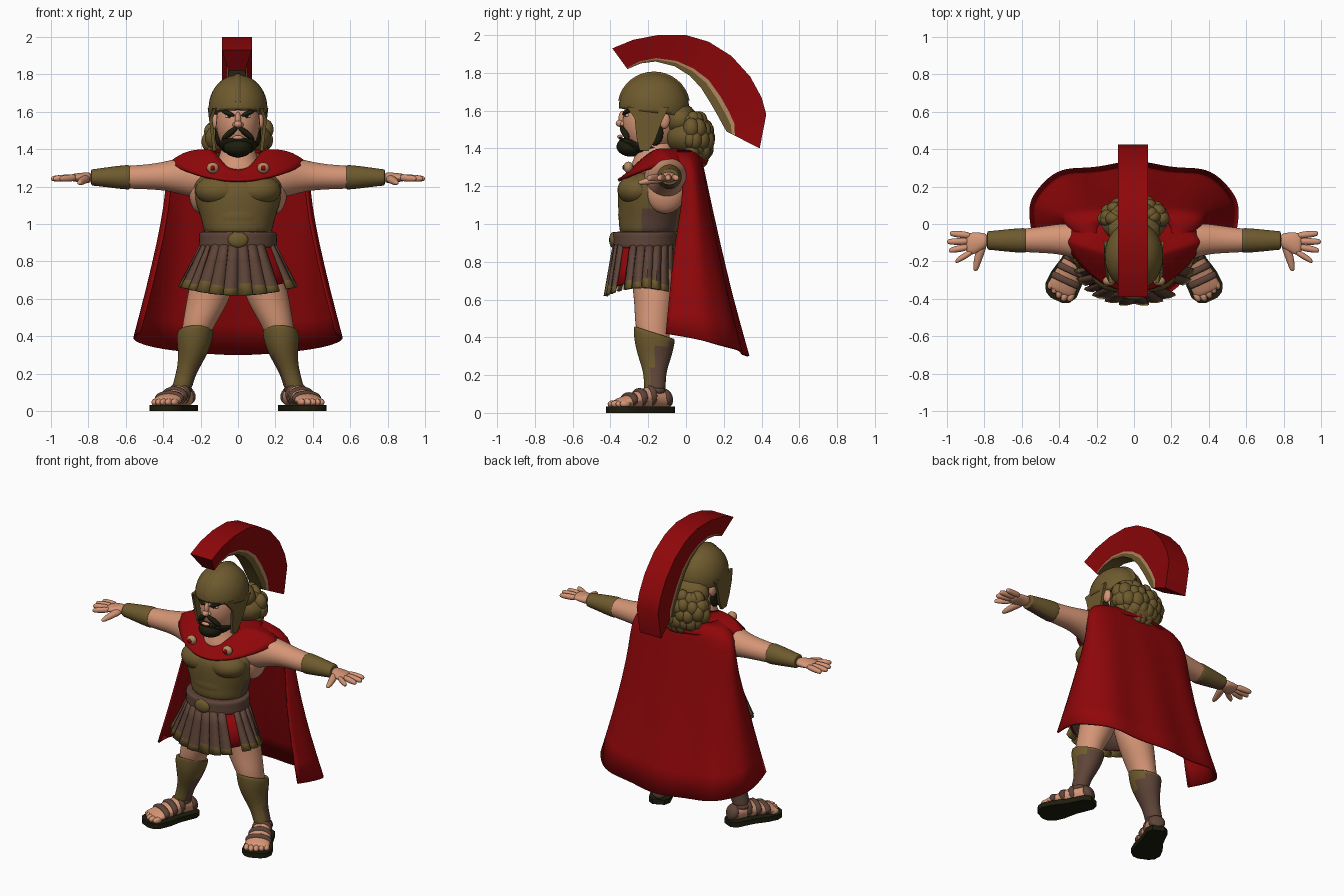
import bpy, bmesh, math, random
from math import sin, cos, pi
from mathutils import Vector, Matrix

if "Cube" in bpy.data.objects:
    bpy.data.objects.remove(bpy.data.objects["Cube"])
random.seed(4)


def material(name, r, g, b):
    m = bpy.data.materials.new(name)
    m.use_nodes = True
    m.diffuse_color = (r, g, b, 1)
    node = next(n for n in m.node_tree.nodes if n.type == 'BSDF_PRINCIPLED')
    node.inputs["Base Color"].default_value = (r, g, b, 1)
    node.inputs["Roughness"].default_value = 0.9
    return m


SKIN = material("skin", .66, .30, .18)
RED = material("crimson cloth", .275, .002, .003)
BRONZE = material("dull bronze", .155, .102, .027)
LEATHER = material("brown leather", .112, .058, .04)
DARK = material("near black", .013, .012, .004)
TAN = material("tan", .46, .25, .12)
PALE = material("eye white", .6, .55, .48)


def finish(name, bm, mats, sub=0, mirror=False, M=None, rule=None, thick=0, angle=None):
    if M:
        bm.transform(M)
    bmesh.ops.recalc_face_normals(bm, faces=bm.faces)
    for f in bm.faces:
        f.smooth = True
        if rule:
            f.material_index = rule(f.calc_center_median(), f.normal)
    me = bpy.data.meshes.new(name)
    bm.to_mesh(me)
    bm.free()
    for m in mats:
        me.materials.append(m)
    ob = bpy.data.objects.new(name, me)
    bpy.context.collection.objects.link(ob)
    if angle:
        bpy.ops.object.select_all(action='DESELECT')
        ob.select_set(True)
        bpy.context.view_layer.objects.active = ob
        bpy.ops.object.shade_smooth_by_angle(angle=math.radians(angle))
    if mirror:
        ob.modifiers.new("mirror", 'MIRROR')
    if sub:
        s = ob.modifiers.new("smooth", 'SUBSURF')
        s.levels = s.render_levels = sub
        s.boundary_smooth = 'PRESERVE_CORNERS'
    if thick:
        s = ob.modifiers.new("thickness", 'SOLIDIFY')
        s.thickness, s.offset = thick, 0
    return ob


def span(bm, rows, closed=True, caps=True):
    """Faces between successive rows of points."""
    vs = [[bm.verts.new(p) for p in row] for row in rows]
    n = len(vs[0])
    faces = []
    for a, b in zip(vs, vs[1:]):
        for i in range(n if closed else n - 1):
            j = (i + 1) % n
            faces.append(bm.faces.new((a[i], a[j], b[j], b[i])))
    if closed and caps:
        bm.faces.new(vs[0])
        bm.faces.new(vs[-1][::-1])
    return faces


def loft(name, rings, mats, axis=2, n=16, sub=2, **kw):
    """Rings are centre x, y, z, two radii and an optional tilt."""
    u, v = [k for k in range(3) if k != axis]
    rows = []
    for r in rings:
        row = []
        for i in range(n):
            a = 2 * pi * i / n
            p = Vector(r[:3])
            p[u] += r[3] * cos(a)
            p[v] += r[4] * sin(a)
            if len(r) > 5:
                p[axis] -= r[5] * sin(a)
            row.append(p)
        rows.append(row)
    bm = bmesh.new()
    span(bm, rows)
    return finish(name, bm, mats, sub, **kw)


def balls(name, specs, mats, cut=None, seg=24, **kw):
    """Ellipsoids given by centre and radii; cut is a plane point and normal."""
    bm = bmesh.new()
    for c, r in specs:
        m = Matrix.Translation(c) @ Matrix.Diagonal((*r, 1))
        bmesh.ops.create_uvsphere(bm, u_segments=seg, v_segments=seg * 2 // 3, radius=1, matrix=m)
    if cut:
        bmesh.ops.bisect_plane(bm, geom=bm.verts[:] + bm.edges[:] + bm.faces[:],
                               plane_co=cut[0], plane_no=cut[1], clear_outer=True)
        bmesh.ops.holes_fill(bm, edges=[e for e in bm.edges if e.is_boundary])
    return finish(name, bm, mats, **kw)


# Torso and breastplate
loft("breastplate", [(0, -.2, .92, .185, .155), (0, -.195, 1.0, .188, .16), (0, -.19, 1.08, .218, .17),
                     (0, -.185, 1.18, .243, .182), (0, -.18, 1.24, .232, .165), (0, -.16, 1.285, .17, .1)],
     [BRONZE, LEATHER], n=24,
     rule=lambda c, nn: int(c.y > -.23 and c.z < 1.1 and abs(c.x) > .08))
balls("chest_muscles", [((.098, -.255, 1.18), (.132, .108, .085))], [BRONZE], mirror=True)
balls("belly_plate", [((0, -.265, 1.05), (.15, .094, .12))], [BRONZE])
balls("side_muscles", [((.198, -.11, 1.18), (.066, .11, .125))], [SKIN], mirror=True)
loft("neck", [(0, -.17, 1.23, .17, .12), (0, -.175, 1.29, .145, .13), (0, -.165, 1.35, .1, .11), (0, -.16, 1.46, .085, .09)], [SKIN])

# Belt and buckle
loft("belt", [(0, -.215, z, .205 + d, .17 + d) for z, d in
              ((.87, -.02), (.872, 0), (.885, .006), (.915, .004), (.945, .006), (.958, 0), (.96, -.02))], [LEATHER], n=24)
balls("buckle", [((0, -.385, .915), (.055, .022, .042))], [BRONZE])


# Skirt: red cloth with a lining, under leather strips with bronze tips
def skirt_point(a, t, k=1.0):
    return Vector(((.195 + .11 * t) * k * sin(a), -.215 - .02 * t - (.165 + .027 * t) * k * cos(a),
                   .89 - .272 * t + .045 * t * sin(a) ** 2))


for name, mat, k in (("under_skirt", RED, .965), ("skirt_lining", LEATHER, .93)):
    bm = bmesh.new()
    span(bm, [[skirt_point(2 * pi * i / 32, t, k) for i in range(32)] for t in (0, .5, .87)], caps=False)
    finish(name, bm, [mat], thick=.006)
bm = bmesh.new()
count = 24
widths = {4: .4, 18: .38, 20: .28}
for i in range(count):
    if i == 3:
        continue
    a = 2 * pi * (i + .5) / count
    side = 1 if sin(a) > 0 else -1
    w = widths.get(i, .47) * 2 * pi / count
    rows = [[skirt_point(a + side * w * e, t, 1.02 + .035 * t * e - .02 * e * e) for e in (-1, 0, 1)]
            for t in (0, .3, .6, .82 + .05 * (i % 3 - 1), 1)]
    for f in span(bm, rows, closed=False)[-2:]:
        f.material_index = 1
finish("skirt_strips", bm, [LEATHER, BRONZE], thick=.014, angle=30)

# Legs and greaves
loft("legs", [(.1, -.19, .84, .095, .11), (.125, -.18, .74, .115, .115), (.148, -.17, .64, .122, .112),
              (.175, -.17, .55, .108, .104), (.212, -.178, .46, .088, .094), (.235, -.165, .36, .07, .08),
              (.265, -.165, .25, .05, .055), (.3, -.165, .14, .042, .045), (.305, -.165, .08, .04, .045)],
     [SKIN], mirror=True)


def greave_rule(c, nn):
    back = c.y + .165
    return int((back > -.015 and c.z < .37) or (nn.x < -.6 and c.z < .3))


loft("greaves", [(.22, -.17, .41, .075, .085, .035), (.226, -.17, .435, .096, .11, .035), (.231, -.168, .4, .099, .111, .025),
                 (.234, -.168, .36, .093, .106, .01), (.243, -.165, .3, .078, .091), (.262, -.165, .24, .063, .069),
                 (.285, -.165, .18, .054, .058), (.3, -.165, .12, .056, .06), (.3, -.165, .12, .04, .04)],
     [BRONZE, LEATHER], mirror=True, rule=greave_rule)

# Sandalled feet, turned outward
FOOT = Matrix.Translation((.302, -.165, 0)) @ Matrix.Rotation(math.radians(25), 4, 'Z')
loft("feet", [(0, y, .027 + h, w, h) for y, w, h in
              ((.09, .03, .025), (.06, .05, .05), (0, .054, .062), (-.07, .066, .052),
               (-.14, .077, .038), (-.2, .08, .028), (-.23, .066, .02))], [SKIN], axis=1, mirror=True, M=FOOT)
balls("toes", [((x, -.232 + abs(x + .02) * .4, .047), (.019, .032, .02)) for x in (-.062, -.032, 0, .031, .06)],
      [SKIN], seg=12, mirror=True, M=FOOT)
half = [(.1, .038), (.065, .066), (-.05, .07), (-.14, .09), (-.21, .092), (-.25, .07), (-.268, .035)]
outline = [(w, y) for y, w in half] + [(-w, y) for y, w in half[::-1]]
bm = bmesh.new()
span(bm, [[(x, y, z) for x, y in outline] for z in (0, .033)])
finish("soles", bm, [DARK], mirror=True, M=FOOT, angle=40)
for k, (y, w, h) in enumerate(((-.03, .066, .063), (-.09, .077, .053), (-.15, .085, .042))):
    loft("foot_strap_%d" % (k + 1), [(0, y + d, .027 + h, w + e, h + e) for d, e in
                                     ((.019, -.01), (.017, 0), (-.017, 0), (-.019, -.01))],
         [LEATHER], axis=1, sub=1, mirror=True, M=FOOT)
loft("heel_straps", [(0, .098, .065, .025, .03), (0, .08, .075, .052, .045), (0, .045, .085, .058, .055),
                     (0, .04, .085, .03, .04)], [LEATHER], axis=1, mirror=True, M=FOOT)
loft("ankle_straps", [(.303, -.165, z, r, r) for z, r in ((.1, .04), (.102, .06), (.13, .06), (.132, .04))],
     [LEATHER], sub=1, mirror=True)

# Arms, bracers and hands
loft("arms", [(x, y, z, ry, rz) for x, y, z, ry, rz in
              ((.1, -.13, 1.24, .09, .09), (.2, -.115, 1.245, .115, .118), (.29, -.095, 1.257, .102, .104),
               (.38, -.08, 1.257, .085, .08), (.48, -.083, 1.252, .073, .067), (.58, -.088, 1.25, .065, .064),
               (.7, -.088, 1.25, .05, .05), (.8, -.088, 1.248, .042, .032))], [SKIN], axis=0, mirror=True)
loft("bracers", [(.58, -.088, 1.247, .05, .05), (.575, -.088, 1.25, .067, .067), (.6, -.088, 1.25, .068, .067),
                 (.69, -.088, 1.25, .06, .056), (.77, -.088, 1.249, .051, .045), (.785, -.088, 1.249, .051, .045),
                 (.785, -.088, 1.249, .03, .03)],
     [BRONZE, LEATHER], axis=0, mirror=True, rule=lambda c, nn: int(nn.z < -.85))
loft("palms", [(.78, -.088, 1.247, .037, .031), (.82, -.095, 1.248, .05, .028), (.86, -.105, 1.248, .062, .024),
               (.9, -.108, 1.248, .058, .018)], [SKIN], axis=0, mirror=True)
fingers = (((.87, -.062), (.985, -.05)), ((.88, -.092), (1.0, -.095)), ((.88, -.122), (.99, -.142)), ((.86, -.145), (.955, -.2)))
for k, (p, q) in enumerate(fingers):
    loft("finger_%d" % (k + 1), [(p[0] + (q[0] - p[0]) * t, p[1] + (q[1] - p[1]) * t, 1.248 - .006 * t, r, r)
                                 for t, r in ((0, .018), (.4, .021), (.85, .018), (1, .011))],
         [SKIN], axis=0, n=8, mirror=True)
loft("thumbs", [(.81, -.11, 1.243, .028, .024), (.825, -.16, 1.235, .026, .022), (.84, -.21, 1.225, .021, .019),
                (.848, -.255, 1.218, .012, .011)], [SKIN], axis=1, n=10, mirror=True)

# Head, face and beard
balls("head", [((0, -.19, 1.54), (.118, .147, .17))], [SKIN])
balls("ears", [((.12, -.115, 1.55), (.02, .03, .045))], [SKIN], mirror=True)
balls("nose", [((0, -.335, 1.56), (.016, .022, .04)), ((0, -.348, 1.533), (.022, .024, .019)),
               ((.017, -.333, 1.53), (.013, .016, .013)), ((-.017, -.333, 1.53), (.013, .016, .013))], [SKIN], seg=16)
balls("eyes", [((.047, -.309, 1.575), (.022, .014, .009))], [PALE], seg=14, mirror=True)
balls("pupils", [((.044, -.32, 1.576), (.012, .007, .01))], [DARK], seg=12, mirror=True)
balls("eyebrows", [((0, 0, 0), (.044, .017, .012))], [DARK], seg=14, mirror=True,
      M=Matrix.Translation((.054, -.314, 1.593)) @ Matrix.Rotation(.45, 4, 'Z') @ Matrix.Rotation(-.35, 4, 'Y'))
balls("beard", [((0, -.215, 1.475), (.121, .142, .115))], [DARK], cut=((0, -.33, 1.455), (0, .3, 1)))
balls("beard_chin", [((0, -.288, 1.41), (.078, .08, .054))], [DARK])
balls("sideburns", [((.102, -.165, 1.48), (.022, .045, .065))], [DARK], mirror=True)
balls("moustache", [((0, 0, 0), (.058, .019, .016))], [DARK], seg=16, mirror=True,
      M=Matrix.Translation((.044, -.325, 1.485)) @ Matrix.Rotation(.4, 4, 'Z') @ Matrix.Rotation(.65, 4, 'Y'))
balls("lower_lip", [((0, -.35, 1.462), (.03, .014, .011))], [SKIN], seg=12)

# Helmet with brim, ridge and cheek guards
balls("helmet_dome", [((0, -.17, 1.62), (.157, .186, .178))], [BRONZE], seg=32, cut=((0, -.355, 1.612), (0, -.12, -1)))
loft("helmet_brim", [(0, -.172, z, rx, ry, t) for z, rx, ry, t in
                     ((1.59, .14, .165, .022), (1.59, .159, .187, .022), (1.625, .159, .187, .012), (1.63, .14, .17, .012))],
     [BRONZE], n=24, sub=1)
ridge = [pi * (.06 + .88 * i / 16) for i in range(17)]
bm = bmesh.new()
span(bm, [[(x, -.17 - .185 * k * cos(a), 1.62 + .18 * k * sin(a)) for x, k in
           ((-.02, .97), (-.006, 1.04), (.006, 1.04), (.02, .97))] for a in ridge])
finish("helmet_ridge", bm, [BRONZE], angle=60)
guard = [(-.315, 1.62), (-.09, 1.62), (-.125, 1.55), (-.165, 1.44), (-.2, 1.385), (-.245, 1.39), (-.262, 1.46), (-.272, 1.56)]
bm = bmesh.new()
span(bm, [[(.116 + d + .028 * (z - 1.385) / .235 - (.03 if y < -.3 else 0), y, z) for y, z in guard] for d in (0, .018)])
finish("cheek_guards", bm, [BRONZE], mirror=True, angle=40)

# Wavy hair below the helmet
curls = [((0, .015, 1.46), (.182, .126, .105)), ((0, .05, 1.395), (.135, .088, .088)), ((0, -.03, 1.55), (.145, .09, .09))]
for row, (z, rx, ry) in enumerate(((1.34, .085, .07), (1.39, .125, .095), (1.44, .15, .106), (1.49, .145, .1), (1.53, .11, .065))):
    for i in range(9):
        a = -.1 + (pi + .2) * (i + .5 * (row % 2) + .5 * random.random()) / 9
        r = .034 + .01 * random.random()
        curls.append(((rx * cos(a), .014 + ry * sin(a), z + .02 * random.random()), (r * 1.1, r, r * 1.3)))
balls("hair", curls, [BRONZE], seg=14)

# Crest: red plume on a bronze and tan base
outer = [(-.39, 1.93), (-.28, 1.975), (-.15, 2.0), (0, 2.0), (.12, 1.965), (.24, 1.89), (.34, 1.78), (.4, 1.67), (.425, 1.58), (.39, 1.4)]
inner = [(-.31, 1.82), (-.24, 1.85), (-.16, 1.86), (-.06, 1.835), (.02, 1.785), (.08, 1.72), (.13, 1.64), (.17, 1.57), (.2, 1.515), (.215, 1.49)]
bm = bmesh.new()
rows = []
for k, (o, i) in enumerate(zip(outer, inner)):
    band = .05 + .2 * min(1, k / 5)
    half = [(.045 + .035 * t, i[0] + (o[0] - i[0]) * t, i[1] + (o[1] - i[1]) * t) for t in (0, band * .65, band, 1)]
    rows.append([Vector((x - .006, y, z)) for x, y, z in half] + [Vector((-x - .006, y, z)) for x, y, z in half[::-1]])
for k, f in enumerate(span(bm, rows)):
    f.material_index = (1, 2, 0, 0, 0, 2, 1, 1)[k % 8]
finish("crest", bm, [RED, BRONZE, TAN], angle=35)

# Cape: shoulder mantle, brooches and long back cloth
bm = bmesh.new()
rows = []
for w, yc, d, z, dip in ((.125, -.165, .125, 1.385, .1), (.2, -.14, .182, 1.397, .14), (.3, -.11, .23, 1.376, .135),
                         (.365, -.09, .272, 1.325, .095)):
    row = []
    for i in range(32):
        a = 2 * pi * i / 32
        c = cos(a)
        row.append((w * sin(a), yc - d * c * (abs(c) ** .6 if c > 0 else .75 * abs(c) ** .6), z - dip * max(0, c) ** 1.9))
    rows.append(row)
span(bm, rows, caps=False)
finish("cape_mantle", bm, [RED], sub=1, thick=.016)
balls("brooches", [((.135, -.305, 1.3), (.033, .026, .03))], [TAN], seg=16, mirror=True)
balls("brooch_studs", [((.135, -.327, 1.3), (.014, .01, .014))], [RED], seg=12, mirror=True)
bm = bmesh.new()
rows = []
for w, yf, yb, zs, zm in ((.2, -.09, .04, 1.385, 1.385), (.34, -.05, .075, 1.35, 1.36), (.378, -.01, .095, 1.26, 1.27), (.39, -.015, .13, 1.1, 1.1),
                          (.43, -.05, .18, .9, .88), (.485, -.07, .24, .67, .62), (.555, -.09, .33, .42, .3)):
    row = []
    for i in range(33):
        u = i / 16 - 1
        fold = .014 * cos(u * 15) * (1.36 - zs) * (1 - .5 * abs(u))
        row.append((w * sin(1.9 * u), yb + (yf - yb) * abs(u) ** 2.45 + fold - .012 * (1.36 - zs),
                    zm + (zs - zm) * abs(u) ** 1.5))
    rows.append(row)
span(bm, rows, closed=False)
finish("cape", bm, [RED], sub=1, thick=.012)
